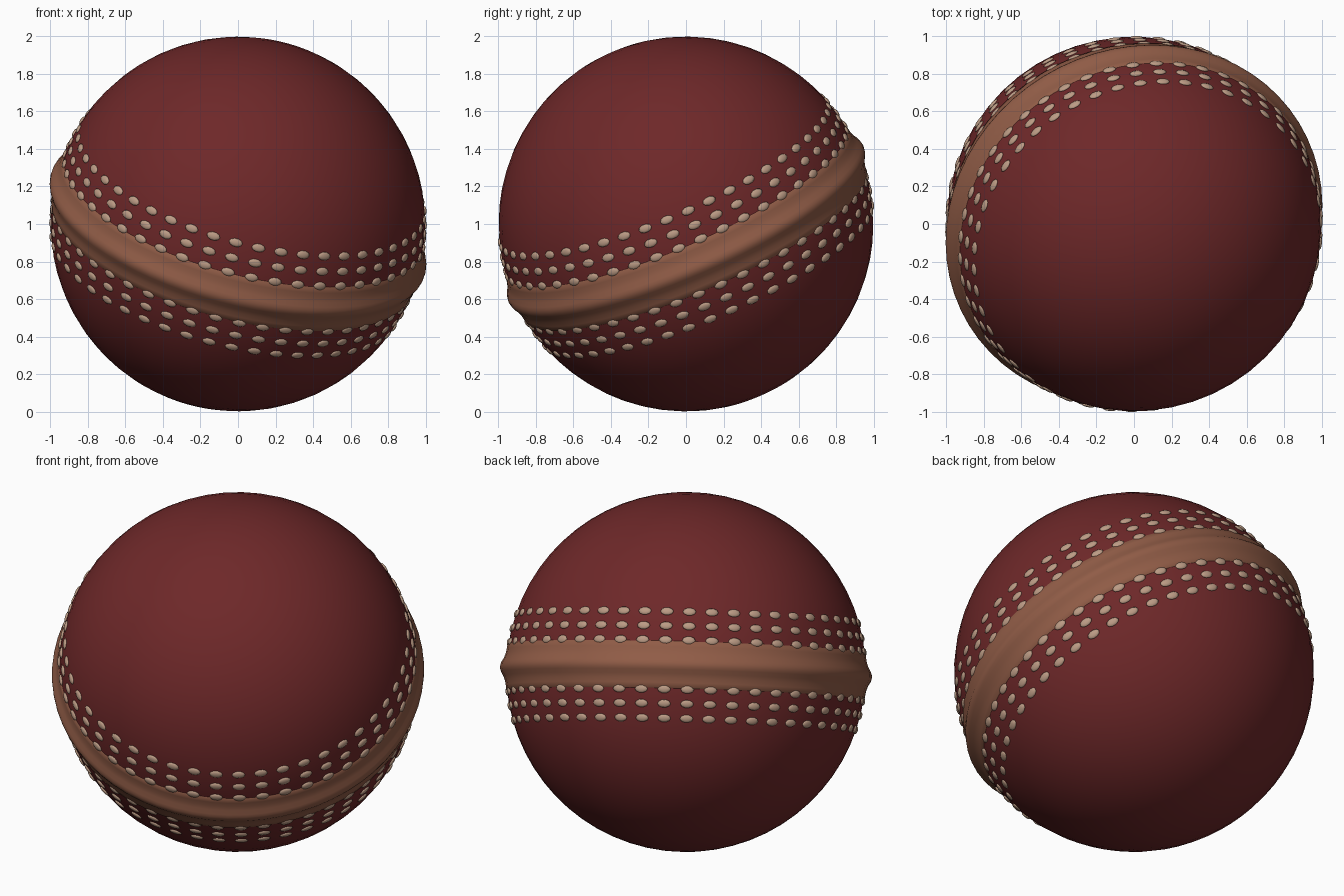
import bpy, bmesh, math
from mathutils import Matrix, Vector

if "Cube" in bpy.data.objects:
    bpy.data.objects.remove(bpy.data.objects["Cube"])

CENTRE = Vector((0, 0, 1))


def material(name, rgb):
    m = bpy.data.materials.new(name)
    m.diffuse_color = (*rgb, 1)
    m.use_nodes = True
    m.node_tree.nodes["Principled BSDF"].inputs["Base Color"].default_value = m.diffuse_color
    return m


red = material("dark red leather", (0.155, 0.021, 0.022))
tan = material("tan seam", (0.28, 0.107, 0.062))
cream = material("pale thread", (0.50, 0.33, 0.235))

# Seam frame: local z is the seam axis, local x points towards the low side
axis = Vector((0.27, -0.44, 1)).normalized()
side = axis.cross(Vector((0, 0, 1))).normalized()
low = axis.cross(side).normalized()
if low.z > 0:
    low = -low
side = axis.cross(low)
frame = Matrix.Translation(CENTRE) @ Matrix((low, side, axis)).transposed().to_4x4()


def finish(name, bm, mat):
    bmesh.ops.recalc_face_normals(bm, faces=bm.faces[:])
    bm.transform(frame)
    me = bpy.data.meshes.new(name)
    bm.to_mesh(me)
    bm.free()
    me.materials.append(mat)
    me.shade_smooth()
    ob = bpy.data.objects.new(name, me)
    bpy.context.collection.objects.link(ob)
    return ob


# Ball body
bm = bmesh.new()
bmesh.ops.create_uvsphere(bm, u_segments=48, v_segments=32, radius=0.999)
finish("ball_body", bm, red)

# Raised seam: mirrored (height, radius) half profile spun round the axis
half = [(0.133, 0.986), (0.128, 0.994), (0.10, 0.999), (0.075, 1.004),
        (0.05, 1.013), (0.028, 1.026), (0.012, 1.032)]
profile = [(-h, r) for h, r in half] + [(0, 1.033)] + [(h, r) for h, r in reversed(half)]
bm = bmesh.new()
N = 64
rings = []
for i in range(N):
    a = 2 * math.pi * i / N
    rings.append([bm.verts.new((r * math.cos(a), r * math.sin(a), h)) for h, r in profile])
for i in range(N):
    p, q = rings[i], rings[(i + 1) % N]
    for j in range(len(profile) - 1):
        bm.faces.new((p[j], q[j], q[j + 1], p[j + 1]))
finish("seam_band", bm, tan)

# Stitches: three rows of flattened beads on each side of the seam
bm = bmesh.new()
COUNT = 48
for height in (0.137, 0.217, 0.298):
    for sign in (1, -1):
        lat = math.asin(height) * sign
        for i in range(COUNT):
            a = 2 * math.pi * (i + 0.5) / COUNT
            place = (Matrix.Rotation(a, 4, 'Z') @ Matrix.Rotation(-lat, 4, 'Y')
                     @ Matrix.Translation((0.998, 0, 0))
                     @ Matrix.Diagonal((0.010, 0.037, 0.023, 1)))
            bmesh.ops.create_uvsphere(bm, u_segments=10, v_segments=6, radius=1,
                                      matrix=place @ Matrix.Rotation(math.pi / 2, 4, 'Y'))
finish("stitches", bm, cream)
